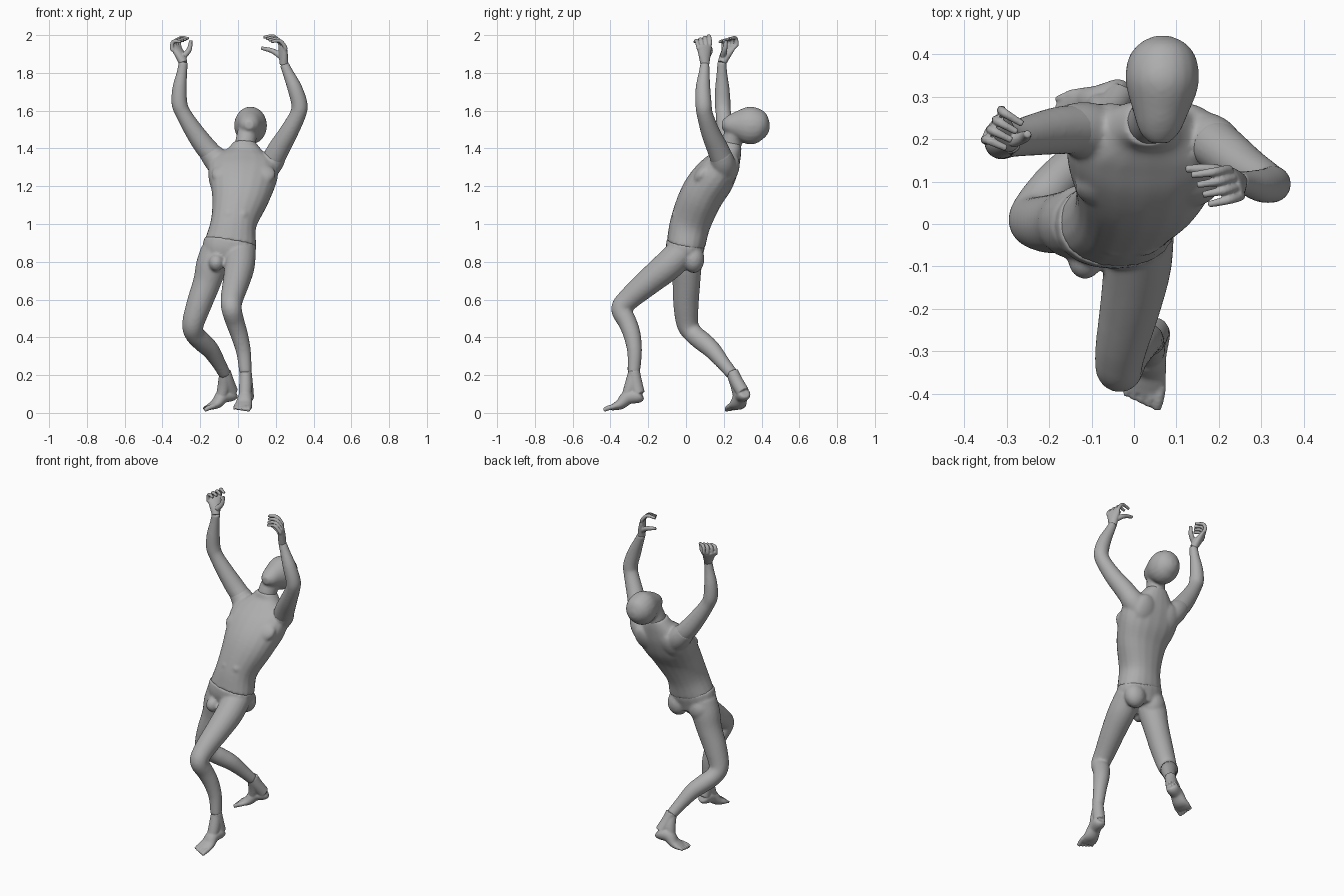
import bpy, bmesh, math
from mathutils import Vector, Matrix

if "Cube" in bpy.data.objects:
    bpy.data.objects.remove(bpy.data.objects["Cube"], do_unlink=True)

# One matte grey for the whole figure
grey = bpy.data.materials.new("matte grey")
grey.use_nodes = True
colour = (0.42, 0.42, 0.42, 1)
grey.diffuse_color = colour
shader = grey.node_tree.nodes["Principled BSDF"]
shader.inputs["Base Color"].default_value = colour
shader.inputs["Roughness"].default_value = 0.7


def spline(points, steps=5):
    """Catmull-Rom samples through points of any dimension."""
    pts = [Vector(p) for p in points]
    pts = [pts[0] * 2 - pts[1]] + pts + [pts[-1] * 2 - pts[-2]]
    out = []
    for a, b, c, d in zip(pts, pts[1:], pts[2:], pts[3:]):
        for k in range(steps):
            t = k / steps
            out.append(0.5 * (2 * b + (c - a) * t + (2 * a - 5 * b + 4 * c - d) * t**2
                              + (3 * b - a - 3 * c + d) * t**3))
    return out + [pts[-2]]


def loft(bm, points, side=(1, 0, 0), square=1.0, sides=20):
    """Tube through (x, y, z, radius[, depth radius]) points."""
    samples = spline([p if len(p) == 5 else (*p, p[3]) for p in points])
    centres = [Vector(s[:3]) for s in samples]
    rings = []
    for i, s in enumerate(samples):
        tangent = (centres[min(i + 1, len(centres) - 1)] - centres[max(i - 1, 0)]).normalized()
        u = Vector(side)
        u = (u - tangent * u.dot(tangent)).normalized()
        v = tangent.cross(u)
        ring = []
        for k in range(sides):
            a = math.tau * k / sides
            c, d = (math.copysign(abs(f(a)) ** square, f(a)) for f in (math.cos, math.sin))
            ring.append(bm.verts.new(centres[i] + u * c * s[3] + v * d * s[4]))
        rings.append(ring)
    for a, b in zip(rings, rings[1:]):
        for k in range(sides):
            j = (k + 1) % sides
            bm.faces.new((a[k], a[j], b[j], b[k]))
    bm.faces.new(rings[0][::-1])
    bm.faces.new(rings[-1])


def blob(bm, centre, radii, tilt=0.0):
    """Ellipsoid muscle mass, tilted about x."""
    m = Matrix.Translation(centre) @ Matrix.Rotation(tilt, 4, "X") @ Matrix.Diagonal((*radii, 1))
    bmesh.ops.create_uvsphere(bm, u_segments=20, v_segments=12, radius=1, matrix=m)


def finish(bm, name, voxel=0.008, smooth=6):
    """Fuse overlapping masses into one smooth skin."""
    bmesh.ops.recalc_face_normals(bm, faces=bm.faces)
    mesh = bpy.data.meshes.new(name)
    bm.to_mesh(mesh)
    bm.free()
    mesh.materials.append(grey)
    ob = bpy.data.objects.new(name, mesh)
    bpy.context.collection.objects.link(ob)
    fuse = ob.modifiers.new("fuse", "REMESH")
    fuse.mode, fuse.voxel_size, fuse.use_smooth_shade = "VOXEL", voxel, True
    relax = ob.modifiers.new("relax", "SMOOTH")
    relax.factor, relax.iterations = 0.5, smooth


# Head: egg from chin to back of skull, with neck
bm = bmesh.new()
loft(bm, [(.06, .19, 1.525, .022), (.06, .215, 1.525, .046, .044), (.062, .26, 1.525, .064, .07),
          (.066, .33, 1.522, .086, .1), (.067, .39, 1.518, .08, .088),
          (.067, .425, 1.513, .053, .056), (.067, .442, 1.511, .02)])
loft(bm, [(.037, .238, 1.415, .056), (.045, .25, 1.46, .054), (.06, .28, 1.52, .055)])
finish(bm, "head")

# Torso: leaning back, with chest, shoulder and back masses
bm = bmesh.new()
loft(bm, [(-.04, .0, .895, .138, .103), (-.022, .025, 1.01, .122, .108), (.013, .083, 1.15, .155, .115),
          (.025, .148, 1.245, .183, .112), (.03, .198, 1.32, .178, .09), (.034, .228, 1.38, .105, .066),
          (.036, .238, 1.435, .057, .055)], square=.9)
for s in (-1, 1):
    x = .03 + s * .085
    blob(bm, (x, .085, 1.265), (.085, .035, .065), -.65)
    blob(bm, (x, .235, 1.275), (.075, .04, .085), -.4)
    for k in range(3):
        blob(bm, (-.012 + .012 * k + s * .036, -.05 + .031 * k, 1.05 + .064 * k), (.031, .025, .028), -.4)
loft(bm, [(-.06, .2, 1.28, .07), (-.115, .22, 1.34, .068), (-.165, .225, 1.395, .054)], (0, 1, 0))
loft(bm, [(.12, .2, 1.27, .07), (.175, .195, 1.325, .066), (.21, .18, 1.38, .054)], (0, 1, 0))
finish(bm, "torso")

# Hips and legs
bm = bmesh.new()
loft(bm, [(-.04, .0, .91, .139, .104), (-.048, -.005, .86, .14, .1), (-.055, -.005, .79, .115, .08)], square=.9)
blob(bm, (-.115, -.085, .795), (.04, .045, .045))
blob(bm, (.025, .04, .815), (.066, .058, .075))
blob(bm, (-.12, .035, .815), (.07, .058, .075))
loft(bm, [(.015, -.02, .85, .08), (.008, -.1, .775, .08), (-.008, -.19, .7, .072), (-.032, -.3, .605, .06),
          (-.034, -.343, .55, .054), (-.015, -.31, .48, .05), (.008, -.285, .41, .046),
          (.03, -.272, .32, .039), (.04, -.277, .21, .033)])
loft(bm, [(-.118, .0, .86, .08), (-.14, .0, .78, .083), (-.165, .002, .69, .074), (-.208, .0, .57, .067),
          (-.238, .008, .47, .058), (-.23, .04, .418, .052), (-.19, .09, .376, .052),
          (-.145, .14, .332, .047), (-.1, .2, .26, .037), (-.07, .245, .205, .033)], (1, -1, 0))
finish(bm, "hips_and_legs")

# Arms
arms = {
    "right_arm": [(-.13, .223, 1.36, .058), (-.178, .22, 1.415, .056), (-.235, .21, 1.495, .049),
                  (-.29, .198, 1.585, .041), (-.31, .194, 1.64, .042), (-.309, .192, 1.72, .038),
                  (-.297, .19, 1.8, .028), (-.289, .19, 1.858, .024)],
    "left_arm": [(.19, .188, 1.35, .06), (.22, .165, 1.405, .057), (.268, .13, 1.485, .05),
                 (.317, .1, 1.58, .043), (.325, .093, 1.635, .043), (.3, .09, 1.72, .039),
                 (.265, .096, 1.8, .029), (.244, .1, 1.848, .024)],
}
for name, path in arms.items():
    bm = bmesh.new()
    loft(bm, path, (0, 1, 0))
    finish(bm, name, .006)


def hand(name, wrist, knuckles, tips, thumb, lift):
    """Palm, four curled fingers in a row, and a thumb."""
    bm = bmesh.new()
    wrist, first, last, tip_a, tip_b = map(Vector, (wrist, *knuckles, *tips))
    palm = (first + last) / 2
    across = last - first
    loft(bm, [(*(wrist - Vector((0, 0, .008))), .023), (*wrist.lerp(palm, .45), .034, .022),
              (*wrist.lerp(palm, .85), .041, .017), (*palm, .036, .012)], across)
    for k in range(4):
        base, tip = first.lerp(last, k / 3), tip_a.lerp(tip_b, k / 3)
        bend = base.lerp(tip, .45) + Vector(lift)
        loft(bm, [(*base.lerp(wrist, .15), .011), (*base, .011), (*bend, .0105), (*tip, .008)], across, sides=10)
    loft(bm, [(*p, r) for p, r in zip(thumb, (.016, .014, .009))], across, sides=10)
    finish(bm, name, .0035, 3)


hand("right_hand", (-.289, .19, 1.86), [(-.312, .268, 1.95), (-.35, .198, 1.93)],
     [(-.262, .235, 1.982), (-.3, .178, 1.965)],
     [(-.285, .195, 1.89), (-.258, .205, 1.925), (-.25, .212, 1.972)], (-.015, .008, .02))
hand("left_hand", (.244, .1, 1.85), [(.22, .128, 1.96), (.25, .065, 1.935)],
     [(.135, .115, 1.988), (.175, .046, 1.965)],
     [(.235, .11, 1.88), (.185, .128, 1.915), (.122, .13, 1.932)], (.005, 0, .021))


def foot(name, ankle, heel, ball, toe, across, big_toe):
    """Ankle, heel, wedge-shaped instep and five toes."""
    bm = bmesh.new()
    ankle, heel, ball, toe, across = map(Vector, (ankle, heel, ball, toe, across))
    loft(bm, [(*(ankle + Vector((0, 0, .012))), .032), (*ankle.lerp(heel, .35), .034),
              (*ankle.lerp(heel, .9), .035)], across)
    instep = heel.lerp(ball, .45) + Vector((0, 0, .018))
    loft(bm, [(*heel.lerp(ball, -.12), .022), (*heel, .036, .036), (*instep, .038, .038),
              (*heel.lerp(ball, .75), .045, .029), (*ball, .05, .02), (*ball.lerp(toe, .4), .045, .014)], across)
    loft(bm, [(*ankle, .03), (*ankle.lerp(instep, .6), .034), (*heel.lerp(ball, .6), .03, .025)], across)
    for k in range(5):
        offset = across * (k / 2 - 1) * .039 * big_toe
        size = .0135 - .0013 * k
        back = toe.lerp(ball, .09 * k)
        loft(bm, [(*(ball + offset), size), (*(ball.lerp(back, .6) + offset + Vector((0, 0, .003))), size),
                  (*(back + offset), size * .8)], across, sides=10)
    finish(bm, name, .0045, 4)


foot("left_foot", (.04, -.277, .212), (.05, -.25, .09), (.025, -.375, .034), (.015, -.43, .014), (.98, -.15, 0), -1)
foot("right_foot", (-.07, .245, .206), (-.03, .307, .1), (-.138, .268, .037), (-.19, .25, .014), (-.33, .94, 0), 1)
